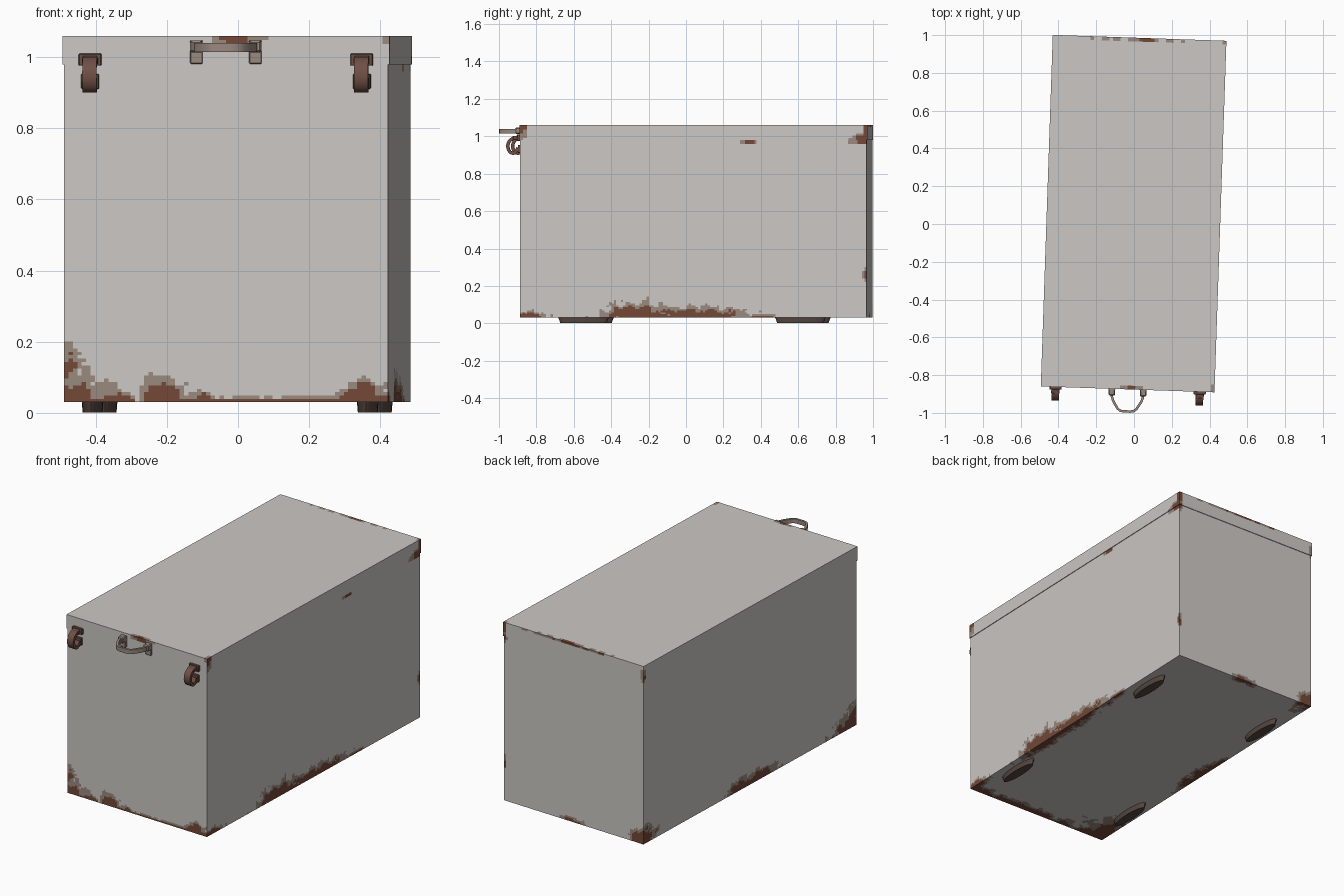
import bpy, bmesh, math
from mathutils import Matrix, Vector, noise

if "Cube" in bpy.data.objects:
    bpy.data.objects.remove(bpy.data.objects["Cube"])

# Whole box is turned slightly about z and shifted
PLACE = Matrix.Translation((-0.002, 0.055, 0)) @ Matrix.Rotation(math.radians(-1.95), 4, 'Z')
HX, HY = 0.46, 0.931


def mat(name, rgb):
    m = bpy.data.materials.new(name)
    m.diffuse_color = (*rgb, 1)
    m.use_nodes = True
    m.node_tree.nodes["Principled BSDF"].inputs["Base Color"].default_value = m.diffuse_color
    return m


PAINT = mat("pale grey paint", (0.60, 0.575, 0.55))
FADED = mat("worn grey brown", (0.32, 0.25, 0.21))
RUST = mat("rust brown", (0.17, 0.065, 0.037))
LATCH = mat("dark rusty metal", (0.16, 0.08, 0.06))
HANDLE = mat("handle metal", (0.32, 0.25, 0.21))
FOOT = mat("dark foot", (0.09, 0.06, 0.05))


def finish(bm, name, mats, smooth=False):
    bmesh.ops.recalc_face_normals(bm, faces=bm.faces[:])
    me = bpy.data.meshes.new(name)
    bm.to_mesh(me)
    bm.free()
    me.transform(PLACE)
    for m in mats:
        me.materials.append(m)
    ob = bpy.data.objects.new(name, me)
    bpy.context.collection.objects.link(ob)
    if smooth:
        bpy.ops.object.select_all(action='DESELECT')
        ob.select_set(True)
        bpy.context.view_layer.objects.active = ob
        bpy.ops.object.shade_smooth_by_angle(angle=math.radians(35))
    return ob


# Rust patches: centre x, y, z then radii x, y, z
B = 0.03
PATCHES = [
    (-.46, -.93, B, .05, .10, .15), (-.32, -.93, B, .08, .05, .04),
    (-.18, -.93, B, .07, .07, .075), (-.06, -.93, B, .03, .03, .03),
    (.40, -.93, B, .09, .08, .06), (.46, -.90, B, .05, .12, .04),
    (.46, -.30, B, .06, .20, .085), (.46, .02, B, .05, .30, .06),
    (.46, .37, B, .03, .08, .02), (.46, -.08, B, .05, .42, .025),
    (-.46, .93, B, .10, .12, .11), (-.46, -.05, B, .07, .22, .06),
    (-.46, .08, B, .06, .12, .075), (-.46, -.90, B, .20, .22, .09),
    (.10, -.93, B, .42, .06, .014), (.0, .93, B, .10, .04, .03),
    (.46, .93, .98, .03, .11, .03), (.46, .93, .27, .02, .025, .05),
    (.46, .30, .97, .02, .04, .015),
    (.46, .93, 1.02, .025, .025, .08), (.46, -.93, 1.04, .012, .04, .06),
    (.03, -.93, 1.06, .06, .015, .03), (-.46, .93, 1.0, .02, .02, .04),
    (.0, .93, 1.06, .30, .012, .012),
]


def wear(p):
    n = 0.45 * noise.noise(p * 22) + 0.25 * noise.noise(p * 55)
    f = -9
    for x, y, z, a, b, c in PATCHES:
        d = math.sqrt(((p.x - x) / a) ** 2 + ((p.y - y) / b) ** 2 + ((p.z - z) / c) ** 2)
        f = max(f, 1.1 - d)
    f += n
    return 2 if f > 0.42 else 1 if f > 0.08 else 0


def span(a, b, step):
    n = max(1, round((b - a) / step))
    return [a + (b - a) * i / n for i in range(n + 1)]


def worn_box(name, axes):
    # box of six grids, coloured by the wear rule
    bm = bmesh.new()
    for k in range(3):
        i, j = [(1, 2), (0, 2), (0, 1)][k]
        for fixed in (axes[k][0], axes[k][-1]):
            rows = []
            for u in axes[i]:
                row = []
                for v in axes[j]:
                    c = [0, 0, 0]
                    c[i], c[j], c[k] = u, v, fixed
                    row.append(bm.verts.new(c))
                rows.append(row)
            for r0, r1 in zip(rows, rows[1:]):
                for q in range(len(r0) - 1):
                    f = bm.faces.new((r0[q], r1[q], r1[q + 1], r0[q + 1]))
                    f.material_index = wear(f.calc_center_median())
    bmesh.ops.remove_doubles(bm, verts=bm.verts[:], dist=1e-5)
    return finish(bm, name, (PAINT, FADED, RUST))


IN = 0.004
worn_box("chest_body", (span(-HX + IN, HX - IN, .0125), span(-HY + IN, HY - IN, .0125),
                        span(.03, .2, .0095)[:-1] + span(.2, .98, .02)))
worn_box("chest_lid", (span(-HX, HX, .02), span(-HY, HY, .02), span(.98, 1.06, .0115)))


def block(name, c, s, m):
    bm = bmesh.new()
    bmesh.ops.create_cube(bm, size=1, matrix=Matrix.Translation(c) @ Matrix.Diagonal((*s, 1)))
    bmesh.ops.bevel(bm, geom=bm.edges[:], offset=min(s) * .15, segments=1, affect='EDGES')
    return finish(bm, name, (m,))


def ribbon(name, path, thick, lo, hi, place, m):
    # strip of given thickness along a 2D path, extruded from lo to hi
    pts = [Vector(p) for p in path]
    rings, bm = [], bmesh.new()
    for i, p in enumerate(pts):
        t = (pts[min(i + 1, len(pts) - 1)] - pts[max(i - 1, 0)]).normalized()
        n = Vector((-t.y, t.x)) * thick / 2
        rings.append([bm.verts.new(place(q.x, q.y, w)) for q, w in
                      ((p - n, lo), (p + n, lo), (p + n, hi), (p - n, hi))])
    for a, b in zip(rings, rings[1:]):
        for q in range(4):
            bm.faces.new((a[q], a[(q + 1) % 4], b[(q + 1) % 4], b[q]))
    bm.faces.new(rings[0])
    bm.faces.new(rings[-1])
    return finish(bm, name, (m,), True)


# Oval feet
for sx in (-1, 1):
    for sy in (-1, 1):
        bm = bmesh.new()
        bmesh.ops.create_cone(bm, cap_ends=True, segments=28, radius1=.92, radius2=1, depth=1,
                              matrix=Matrix.Translation((sx * .387, sy * .58 - .01, .016)) @
                              Matrix.Diagonal((.03, .135, .03, 1)))
        finish(bm, "foot", (FOOT,), True)

# Two hooked latches on the front
for s in (-1, 1):
    x = s * .382
    block("latch_lid_plate", (x, -HY - .006, .993), (.064, .016, .034), LATCH)
    block("latch_body_plate", (x, -HY - .002, .932), (.05, .016, .042), LATCH)
    block("latch_hinge", (x, -HY - .022, .990), (.044, .03, .022), LATCH)
    hook = [(-HY - .012, .995), (-HY - .034, .992)]
    hook += [(-HY - .036 - .028 * math.sin(a), .947 + .038 * math.cos(a))
             for a in [math.radians(d) for d in range(20, 205, 15)]]
    hook += [(-HY - .018, .922), (-HY - .010, .938)]
    ribbon("latch_hook", hook, .017, x - .02, x + .02, lambda y, z, w: (w, y, z), LATCH)

# Carrying handle on the lid front
for s in (-1, 1):
    block("handle_plate", (s * .083, -HY - .004, 1.014), (.035, .014, .066), HANDLE)
    block("handle_socket", (s * .083, -HY - .018, 1.030), (.034, .034, .034), HANDLE)
half = [(.084, -HY - .015), (.082, -HY - .042), (.074, -HY - .064), (.062, -HY - .084),
        (.050, -HY - .103), (.036, -HY - .114), (.018, -HY - .117)]
loop = [(-x, y) for x, y in half] + half[::-1]
ribbon("handle_bar", loop, .013, 1.015, 1.040, lambda x, y, w: (x, y, w), HANDLE)
